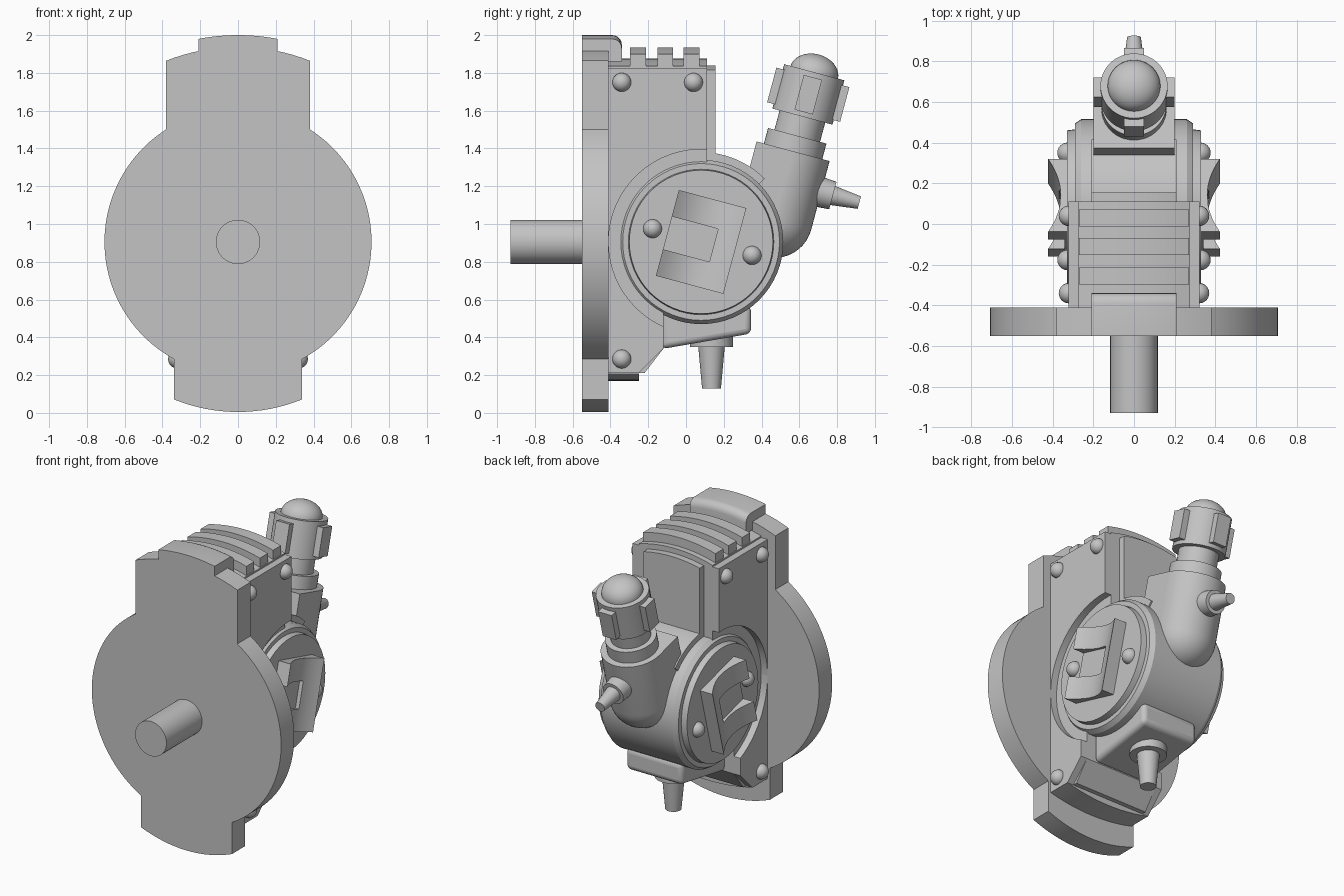
import bpy, bmesh, math
from mathutils import Vector

old = bpy.data.objects.get("Cube")
if old:
    bpy.data.objects.remove(old, do_unlink=True)

grey = bpy.data.materials.new("plain grey")
grey.use_nodes = True
grey.diffuse_color = (0.55, 0.55, 0.55, 1)
grey.node_tree.nodes["Principled BSDF"].inputs["Base Color"].default_value = grey.diffuse_color

X, Y, Z = Vector((1, 0, 0)), Vector((0, 1, 0)), Vector((0, 0, 1))
CZ = 0.905                                   # main axis height
HUB = Vector((0, 0.08, CZ))                  # drum centre
TILT = math.radians(15)
UP = Vector((0, math.sin(TILT), math.cos(TILT)))      # tilted arm axis
OUT = Vector((0, math.cos(TILT), -math.sin(TILT)))    # across the arm
ARM = Vector((0, 0.567, 1.385))              # centre of the arm's top face


def finish(name, bm):
    bmesh.ops.recalc_face_normals(bm, faces=bm.faces)
    me = bpy.data.meshes.new(name)
    bm.to_mesh(me)
    bm.free()
    me.materials.append(grey)
    ob = bpy.data.objects.new(name, me)
    bpy.context.collection.objects.link(ob)
    return ob


def prism(name, pts, a, b, u=X, v=Z, n=Y, origin=Vector()):
    """Extrude a 2D outline in the u, v plane from a to b along n."""
    bm = bmesh.new()
    face = bm.faces.new([bm.verts.new(origin + u * p + v * q + n * a) for p, q in pts])
    ext = bmesh.ops.extrude_face_region(bm, geom=[face])["geom"]
    bmesh.ops.translate(bm, vec=n * (b - a), verts=[e for e in ext if isinstance(e, bmesh.types.BMVert)])
    return finish(name, bm)


def side_prism(name, pts, a, b):
    return prism(name, pts, a, b, u=Y, v=Z, n=X)


def lathe(name, profile, origin, axis, steps=48):
    """Turn (distance, radius) points around an axis."""
    bm = bmesh.new()
    q = axis.to_track_quat("Z", "Y")
    vs = [bm.verts.new(origin + q @ Vector((r, 0, t))) for t, r in profile]
    es = [bm.edges.new(pair) for pair in zip(vs, vs[1:])]
    bmesh.ops.spin(bm, geom=vs + es, cent=origin, axis=axis, angle=math.tau, steps=steps)
    bmesh.ops.remove_doubles(bm, verts=bm.verts, dist=1e-4)
    return finish(name, bm)


def polar(r, a0, a1, n=24, c=(0, CZ)):
    return [(c[0] + r * math.cos(a0 + (a1 - a0) * i / n),
             c[1] + r * math.sin(a0 + (a1 - a0) * i / n)) for i in range(n + 1)]


def crown(r, half):
    """Top arc from +half to -half about the main axis."""
    a = math.acos(half / r)
    return polar(r, a, math.pi - a, 16)


def bevel(ob, width):
    m = ob.modifiers.new("round", "BEVEL")
    m.width, m.segments, m.limit_method = width, 4, "ANGLE"


# mounting plate: disc with an upper and a lower neck
R, TOP, LOW = 0.707, 0.38, 0.34
a_top, a_low = math.acos(TOP / R), math.acos(LOW / R)
a_end = math.acos(LOW / 0.9)
outline = (crown(1.032, TOP)
           + polar(R, math.pi - a_top, math.pi + a_low, 40)
           + polar(0.9, math.pi + a_end, math.tau - a_end, 16)
           + polar(R, -a_low, a_top, 40))
prism("mounting_plate", outline, -0.55, -0.41)

# raised tab on the plate, rounded at its rear top edge
bm = bmesh.new()
bm.from_mesh(prism("tab", crown(1.095, 0.21) + [(-0.21, 1.86), (0.21, 1.86)], -0.55, -0.34).data)
rear = [e for e in bm.edges if all(v.co.y > -0.35 and v.co.z > 1.95 for v in e.verts)]
bmesh.ops.bevel(bm, geom=rear, offset=0.05, segments=5, profile=0.5, affect="EDGES")
bpy.data.objects.remove(bpy.data.objects["tab"], do_unlink=True)
finish("plate_tab", bm)

# drive shaft
lathe("drive_shaft", [(0, 0), (0, 0.117), (0.42, 0.117), (0.42, 0)], Vector((0, -0.93, CZ)), Y)

# housing core, rear panel and curved belly
prism("housing_core", crown(0.97, 0.275) + [(-0.275, 0.9), (0.275, 0.9)], -0.41, 0.11)
prism("rear_panel", crown(0.935, 0.21) + [(-0.21, 1.2), (0.21, 1.2)], 0.1, 0.155)
side_prism("lower_core", [(-0.41, 0.21), (-0.22, 0.21), (-0.12, 0.34), (-0.12, 0.95), (-0.41, 0.95)], -0.275, 0.275)
belly = polar(1.3, -math.pi / 2 - 0.248, -math.pi / 2 + 0.248, 12, (0, 1.47))
prism("housing_belly", belly, -0.41, -0.25)

# housing cheeks with a round relief around the drum
relief = 0.49
a_rear = math.acos(0.03 / relief)
a_foot = math.pi + math.acos(0.2 / relief)
hub2 = (HUB.y, HUB.z)
for s, side in ((1, "left"), (-1, "right")):
    upper = [(-0.41, 1.825), (0.11, 1.825)] + polar(relief, a_rear, math.pi, 24, hub2)
    side_prism(side + "_upper_cheek", upper, s * 0.26, s * 0.322)
    lower = polar(relief, math.pi, a_foot, 14, hub2) + [(-0.12, 0.34), (-0.25, 0.21), (-0.41, 0.21)]
    side_prism(side + "_lower_cheek", lower, s * 0.26, s * 0.322)

# cooling fins
for i, y in enumerate((-0.255, -0.11, 0.03)):
    prism(f"cooling_fin_{i + 1}", crown(1.03, 0.27) + crown(0.95, 0.27)[::-1], y - 0.042, y + 0.042)

# drum with stepped ends
half = [(0, 0.435), (0.26, 0.435), (0.29, 0.415), (0.29, 0.385), (0.33, 0.38), (0.33, 0)]
lathe("drum", [(-t, r) for t, r in reversed(half[1:])] + half[1:], HUB, X, 64)
saddle = polar(0.475, math.radians(45), math.radians(110), 16, hub2) + [hub2]
side_prism("drum_saddle", saddle, -0.21, 0.21)

# dished handles on both drum ends, notched on one edge
HW = 0.185
ws = [HW * (i / 8 - 1) for i in range(17)]
dish = [(w, 0.36 + 0.062 * (w / HW) ** 2) for w in ws]
full = [(-HW, 0.32)] + dish + [(HW, 0.32)]
notched = [(-HW, 0.32), (-HW, 0.342), (0.07, 0.342)] + [p for p in dish if p[0] > 0.06] + [(HW, 0.32)]
dome = [(0.05 * math.sin(k * math.pi / 16), 0.05 * math.cos(k * math.pi / 16)) for k in range(8)] + [(0.05, 0)]
for s, side in ((1, "left"), (-1, "right")):
    for part, pts, a, b in (("top", full, 0.09, 0.235), ("middle", notched, -0.09, 0.09),
                            ("bottom", full, -0.235, -0.09)):
        prism(f"{side}_handle_{part}", pts, a, b, u=OUT, v=X * s, n=UP, origin=HUB)
    # round screw heads
    for i, (x, y, z) in enumerate(((0.32, -0.34, 1.75), (0.32, 0.04, 1.75), (0.32, -0.34, 0.285),
                                   (0.327, -0.177, 0.975), (0.327, 0.35, 0.834))):
        lathe(f"{side}_screw_{i + 1}", [(-0.01, 0.047)] + dome, Vector((s * x, y, z)), X * s, 20)

# block under the drum with its drain nozzle
block = side_prism("drain_block", [(-0.13, 0.338), (0.345, 0.42), (0.345, 0.56), (-0.13, 0.75)], -0.21, 0.21)
bevel(block, 0.03)
lathe("drain_nozzle", [(0, 0), (0, 0.05), (0.22, 0.07), (0.22, 0.115), (0.3, 0.115), (0.3, 0)],
      Vector((0, 0.135, 0.13)), Z, 32)

# tilted arm: rounded elbow with a square inner side
ball = [(-0.377 - 0.2 * math.cos(k * math.pi / 20), 0.2 * math.sin(k * math.pi / 20)) for k in range(11)]
lathe("arm", ball + [(0, 0.2), (0, 0)], ARM, UP)
prism("arm_square_side", [(-0.2, 0), (0, 0), (0, -0.4), (-0.2, -0.4)], -0.2, 0.2, u=OUT, v=UP, n=X, origin=ARM)

# collar, neck, cap and rounded knob on the arm
lathe("arm_collar", [(-0.02, 0), (-0.02, 0.16), (0.085, 0.16), (0.085, 0.125), (0.2, 0.125), (0.2, 0)], ARM, UP)
lathe("cap", [(0.19, 0), (0.19, 0.165), (0.433, 0.165), (0.433, 0)], ARM, UP)
knob = [(0.43 + 0.1 * math.sin(k * math.pi / 20), 0.13 * math.cos(k * math.pi / 20)) for k in range(10)]
lathe("cap_knob", knob + [(0.53, 0)], ARM, UP)

# four grip ribs around the cap
for i, d in enumerate((X, OUT, -X, -OUT)):
    across = UP.cross(d)
    prism(f"cap_rib_{i + 1}", [(0.13, -0.05), (0.2, -0.05), (0.2, 0.05), (0.13, 0.05)],
          0.215, 0.405, u=d, v=across, n=UP, origin=ARM)

# outlet nozzle on the back of the arm
lathe("outlet_nozzle", [(-0.05, 0), (-0.05, 0.085), (0.075, 0.075), (0.075, 0.052), (0.22, 0.034), (0.22, 0)],
      Vector((0, 0.705, 1.17)), OUT, 32)

# smooth curved surfaces, keep edges crisp
for ob in bpy.data.objects:
    ob.select_set(ob.type == "MESH")
bpy.context.view_layer.objects.active = bpy.data.objects["drum"]
bpy.ops.object.shade_smooth_by_angle(angle=math.radians(30))
